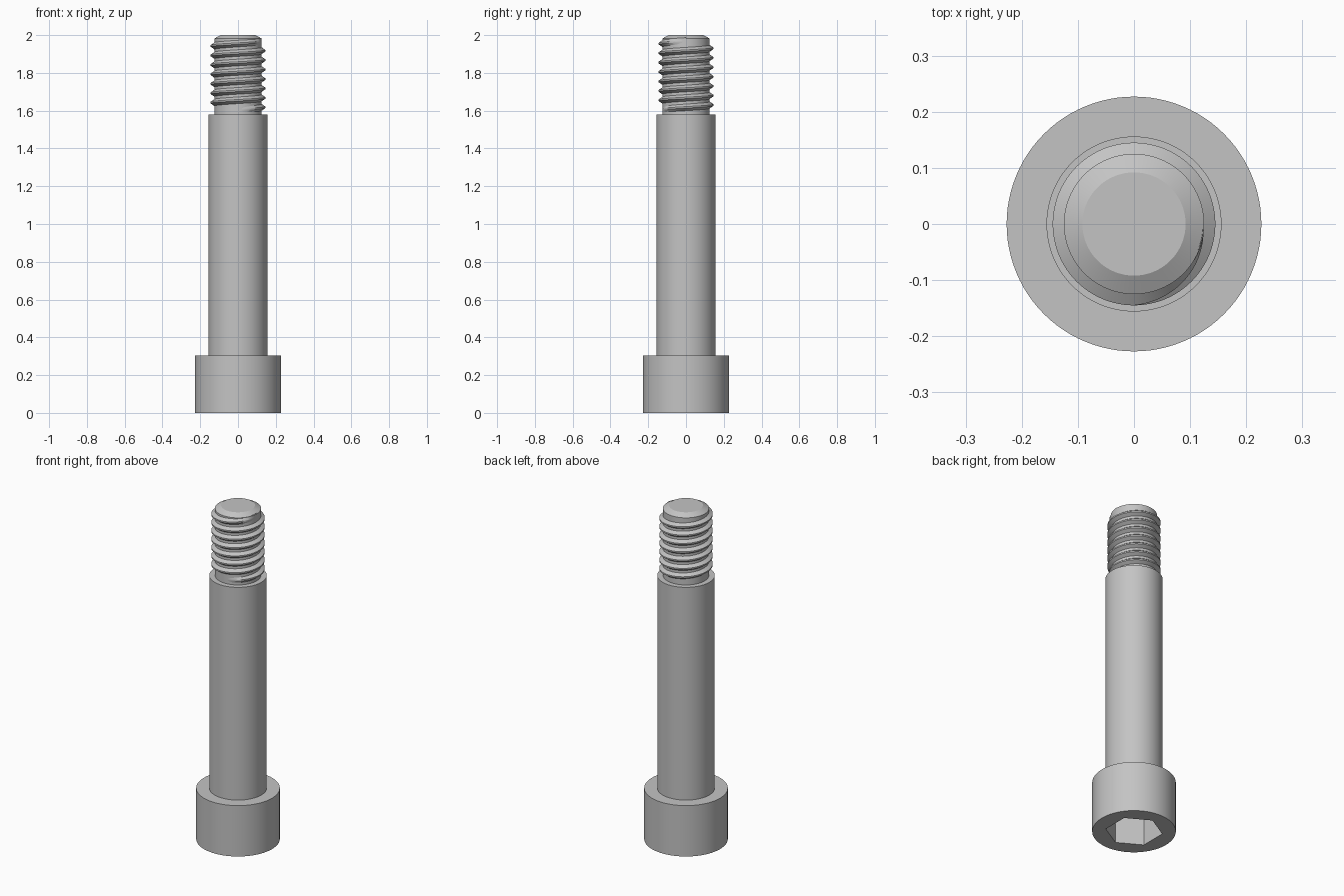
import bpy, bmesh, math

if "Cube" in bpy.data.objects:
    bpy.data.objects.remove(bpy.data.objects["Cube"], do_unlink=True)

SEG = 96
HEAD_R, HEAD_TOP = 0.227, 0.305
SHOULDER_R, SHOULDER_TOP = 0.156, 1.58
CORE_R, CREST_R = 0.125, 0.145
PITCH = 0.05

steel = bpy.data.materials.new("grey steel")
steel.use_nodes = True
steel.diffuse_color = (0.55, 0.55, 0.55, 1)
steel.node_tree.nodes["Principled BSDF"].inputs["Base Color"].default_value = steel.diffuse_color


def finish(name, bm):
    bmesh.ops.recalc_face_normals(bm, faces=bm.faces)
    mesh = bpy.data.meshes.new(name)
    bm.to_mesh(mesh)
    bm.free()
    obj = bpy.data.objects.new(name, mesh)
    bpy.context.collection.objects.link(obj)
    mesh.materials.append(steel)
    bpy.ops.object.select_all(action="DESELECT")
    obj.select_set(True)
    bpy.context.view_layer.objects.active = obj
    bpy.ops.object.shade_smooth_by_angle(angle=math.radians(25))
    return obj


def lathe(name, profile, cap_start=False, cap_end=False):
    """Revolve (radius, z) pairs; a radius may be a function of the angle."""
    bm = bmesh.new()
    rings = []
    for radius, z in profile:
        ring = []
        for i in range(SEG):
            a = math.tau * i / SEG
            r = radius(a) if callable(radius) else radius
            ring.append(bm.verts.new((r * math.cos(a), r * math.sin(a), z)))
        rings.append(ring)
    for low, high in zip(rings, rings[1:]):
        for i in range(SEG):
            j = (i + 1) % SEG
            bm.faces.new((low[i], low[j], high[j], high[i]))
    if cap_start:
        bm.faces.new(rings[0])
    if cap_end:
        bm.faces.new(rings[-1])
    return finish(name, bm)


def hexagon(a, apothem=0.135):
    side = math.tau / 6
    return apothem / math.cos((a + side / 2) % side - side / 2)


# Head with hexagonal socket in its underside
lathe("socket_head", [(hexagon, 0.17), (hexagon, 0), (HEAD_R, 0),
                      (HEAD_R, HEAD_TOP), (SHOULDER_R, HEAD_TOP)], cap_start=True)

# Plain shoulder
lathe("shoulder", [(SHOULDER_R, HEAD_TOP), (SHOULDER_R, SHOULDER_TOP),
                   (CORE_R, SHOULDER_TOP)])

# Threaded core with a chamfered tip
lathe("thread_core", [(CORE_R, SHOULDER_TOP), (CORE_R, 1.982), (0.092, 2)], cap_end=True)

# Right-handed helical ridge, fading into the core at both ends
bm = bmesh.new()
turns = 7.25
steps = int(turns * SEG)
sections = []
for i in range(steps + 1):
    a = math.tau * i / SEG
    z = 1.9675 - PITCH * (steps - i) / SEG
    fade = min(1, 4 * i / SEG, 4 * (steps - i) / SEG)
    root = CORE_R - 0.002
    crest = root + (CREST_R - root) * fade
    section = []
    for r, dz in ((root, -0.019), (crest, -0.004), (crest, 0.004), (root, 0.019)):
        angle = a - math.tau * turns
        section.append(bm.verts.new((r * math.cos(angle), r * math.sin(angle), z + dz)))
    sections.append(section)
for s, t in zip(sections, sections[1:]):
    for k in range(4):
        n = (k + 1) % 4
        bm.faces.new((s[k], s[n], t[n], t[k]))
bm.faces.new(sections[0])
bm.faces.new(sections[-1])
finish("screw_thread", bm)
